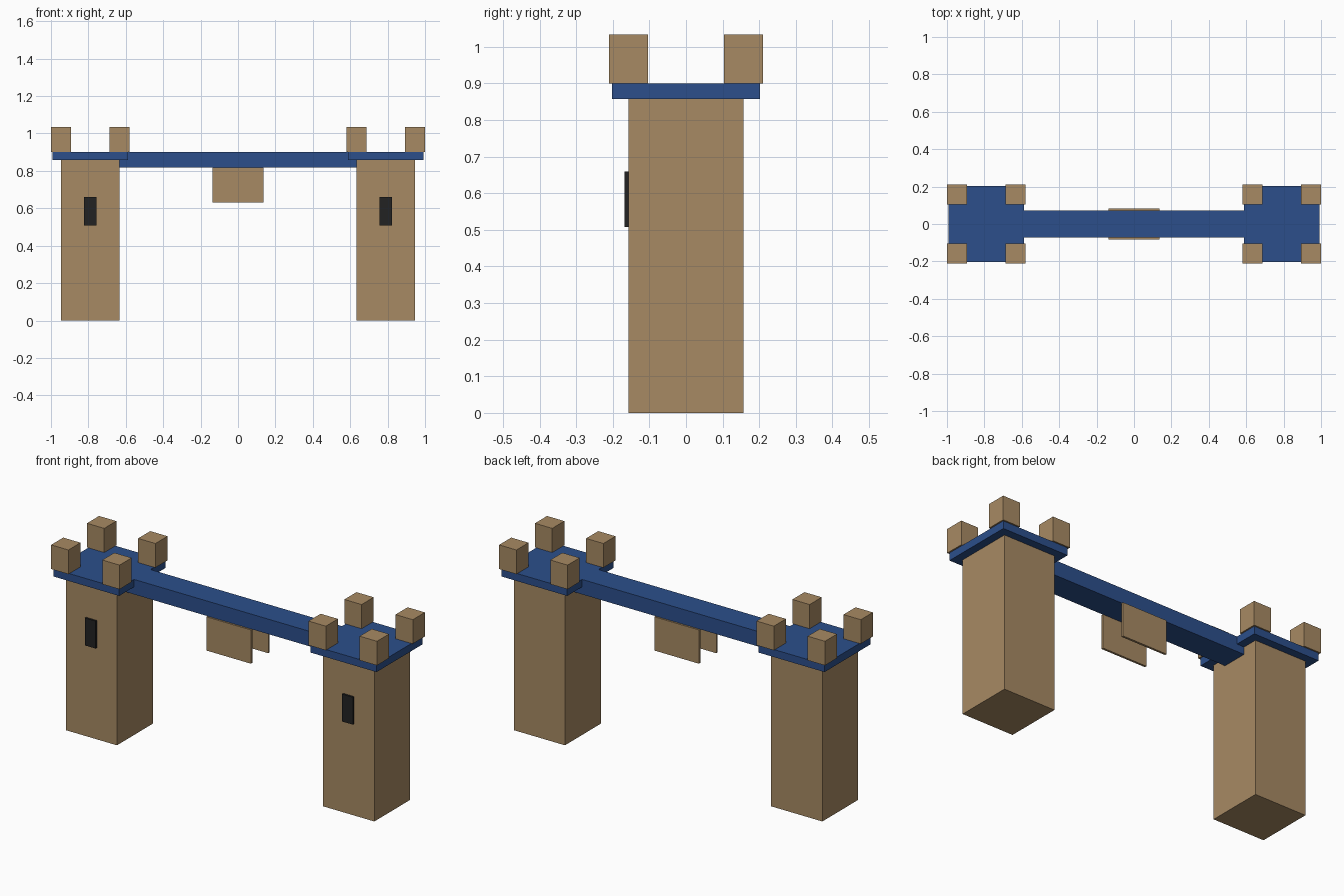
import bpy
import bmesh
from mathutils import Vector

cube = bpy.data.objects.get("Cube")
if cube:
    bpy.data.objects.remove(cube, do_unlink=True)


def material(name, rgb):
    mat = bpy.data.materials.new(name)
    mat.use_nodes = True
    color = (*rgb, 1)
    mat.diffuse_color = color
    mat.node_tree.nodes["Principled BSDF"].inputs["Base Color"].default_value = color
    return mat


tan = material("tan stone", (0.39, 0.255, 0.126))
blue = material("blue deck", (0.025, 0.078, 0.26))
black = material("black window", (0.016, 0.016, 0.016))


def box(name, mat, x, y, z):
    """Box spanning the given (low, high) ranges."""
    bm = bmesh.new()
    bmesh.ops.create_cube(bm, size=1)
    low, high = (Vector(c) for c in zip(x, y, z))
    for v in bm.verts:
        v.co = (low + high) / 2 + v.co * (high - low)
    mesh = bpy.data.meshes.new(name)
    bm.to_mesh(mesh)
    bm.free()
    mesh.materials.append(mat)
    obj = bpy.data.objects.new(name, mesh)
    bpy.context.collection.objects.link(obj)


def around(center, half):
    return center - half, center + half


DECK_TOP, DECK_BOTTOM, BEAM_BOTTOM = 0.9, 0.858, 0.817

# Two towers with platforms, corner blocks and front windows
for side, cx in (("right", -0.79), ("left", 0.79)):
    box(side + "_tower", tan, around(cx, 0.157), around(0, 0.157), (0, DECK_BOTTOM))
    box(side + "_platform", blue, around(cx, 0.202), around(0, 0.202), (DECK_BOTTOM, DECK_TOP))
    box(side + "_window", black, around(cx, 0.033), (-0.168, -0.156), (0.508, 0.66))
    for end, sy in (("front", -1), ("back", 1)):
        for place, sx in (("a", -1), ("b", 1)):
            box(f"{side}_{end}_block_{place}", tan, around(cx + sx * 0.157, 0.053),
                around(sy * 0.157, 0.053), (DECK_TOP, 1.034))

# Walkway between the towers
box("walkway", blue, around(0, 0.64), around(0, 0.072), (BEAM_BOTTOM, DECK_TOP))

# Hanging panels on both sides of the walkway
for end, sy in (("front", -1), ("back", 1)):
    box(end + "_panel", tan, around(0, 0.137), around(sy * 0.076, 0.006), (0.63, BEAM_BOTTOM))
